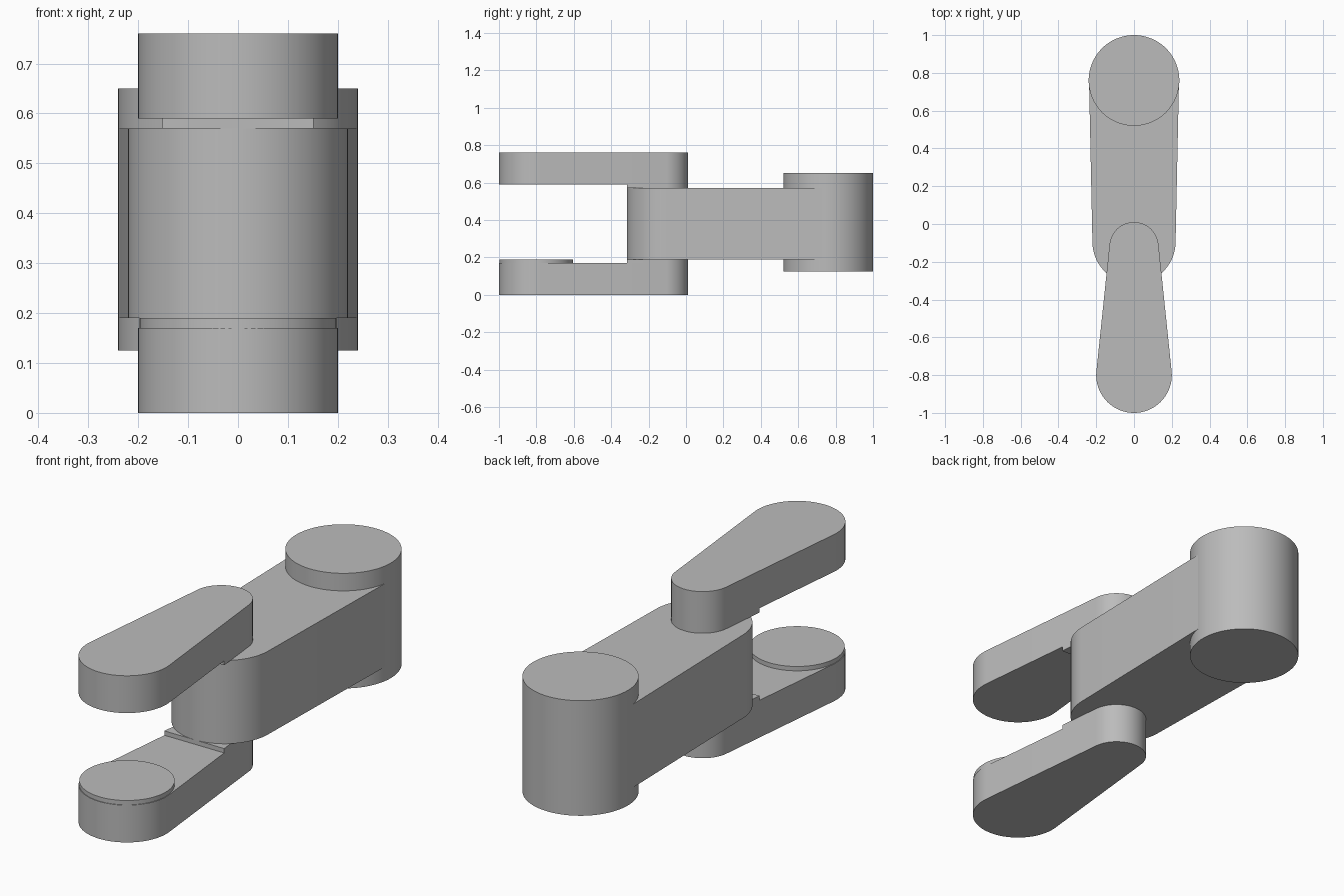
import bpy
import bmesh
from math import asin, cos, sin, pi, radians

default_cube = bpy.data.objects.get("Cube")
if default_cube:
    bpy.data.objects.remove(default_cube, do_unlink=True)

grey = bpy.data.materials.new("plain_grey")
grey.use_nodes = True
grey.diffuse_color = (0.5, 0.5, 0.5, 1)
grey.node_tree.nodes["Principled BSDF"].inputs["Base Color"].default_value = (0.5, 0.5, 0.5, 1)


def arc(y, r, start, end, steps=48):
    """Points of an arc centred on the long axis."""
    angles = [start + (end - start) * i / steps for i in range(steps + 1)]
    return [(r * cos(a), y + r * sin(a)) for a in angles]


def tapered_outline(y_front, r_front, y_back, r_back):
    """Two round ends joined by their common tangents."""
    tilt = asin((r_front - r_back) / (y_back - y_front))
    return (arc(y_back, r_back, tilt, pi - tilt)
            + arc(y_front, r_front, pi - tilt, 2 * pi + tilt))


def disc_outline(y, r):
    return arc(y, r, 0, 2 * pi, 96)[:-1]


def prism(name, outline, z_low, z_high, clip_y=None):
    """Extrude an outline upward, optionally cut straight at the front."""
    bm = bmesh.new()
    bm.faces.new([bm.verts.new((x, y, z_low)) for x, y in outline])
    if clip_y is not None:
        bmesh.ops.bisect_plane(bm, geom=bm.verts[:] + bm.edges[:] + bm.faces[:],
                               plane_co=(0, clip_y, 0), plane_no=(0, -1, 0),
                               clear_outer=True)
    top = bmesh.ops.extrude_face_region(bm, geom=bm.faces[:], use_keep_orig=True)["geom"]
    verts = [v for v in top if isinstance(v, bmesh.types.BMVert)]
    bmesh.ops.translate(bm, vec=(0, 0, z_high - z_low), verts=verts)
    bmesh.ops.recalc_face_normals(bm, faces=bm.faces[:])
    mesh = bpy.data.meshes.new(name)
    bm.to_mesh(mesh)
    bm.free()
    mesh.materials.append(grey)
    obj = bpy.data.objects.new(name, mesh)
    bpy.context.collection.objects.link(obj)
    bpy.ops.object.select_all(action="DESELECT")
    obj.select_set(True)
    bpy.context.view_layer.objects.active = obj
    bpy.ops.object.shade_smooth_by_angle(angle=radians(30))
    return obj


# Central link and the tall hinge barrel at its back end
prism("central_link", tapered_outline(-0.095, 0.22, 0.76, 0.238), 0.19, 0.57)
prism("hinge_barrel", disc_outline(0.76, 0.24), 0.125, 0.65)

# Matching arms above and below, each with a spacer against the link
arm = tapered_outline(-0.8, 0.2, -0.12, 0.13)
prism("lower_arm", arm, 0, 0.17)
prism("lower_spacer", arm, 0.17, 0.19, clip_y=-0.315)
prism("upper_arm", arm, 0.59, 0.76)
prism("upper_spacer", arm, 0.57, 0.59, clip_y=-0.315)

# Raised round pad on the front end of the lower arm
prism("lower_pad", disc_outline(-0.8, 0.197), 0.17, 0.19)
